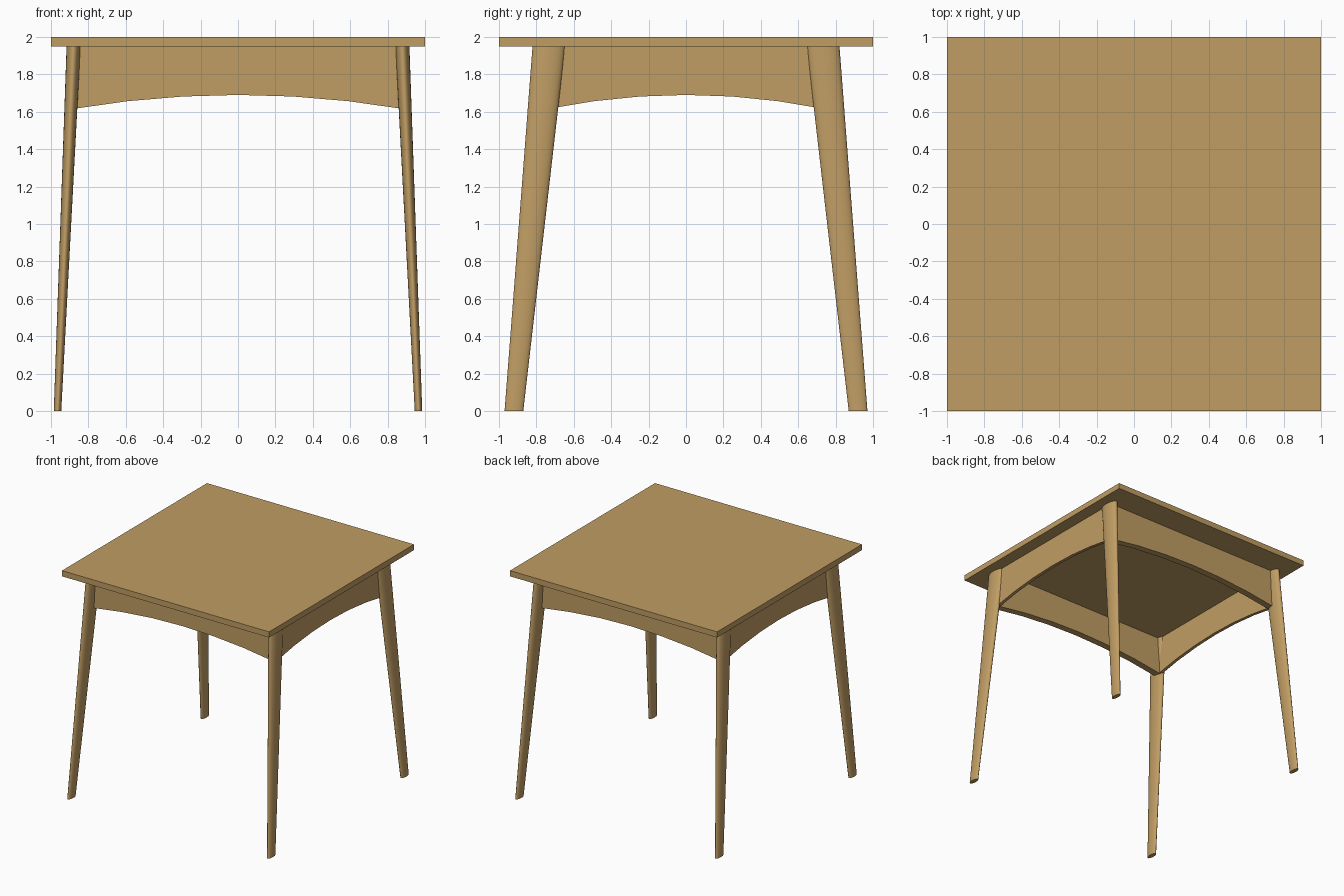
import bpy, bmesh, math

if "Cube" in bpy.data.objects:
    bpy.data.objects.remove(bpy.data.objects["Cube"])

wood = bpy.data.materials.new("light oak wood")
wood.diffuse_color = (0.527, 0.337, 0.127, 1)
wood.use_nodes = True
wood.node_tree.nodes["Principled BSDF"].inputs["Base Color"].default_value = wood.diffuse_color
UNDERSIDE = 1.95


def make_object(name, bm):
    bmesh.ops.recalc_face_normals(bm, faces=bm.faces)
    mesh = bpy.data.meshes.new(name)
    bm.to_mesh(mesh)
    bm.free()
    mesh.materials.append(wood)
    obj = bpy.data.objects.new(name, mesh)
    bpy.context.collection.objects.link(obj)
    return obj


# table top
bm = bmesh.new()
bmesh.ops.create_cube(bm, size=1)
for v in bm.verts:
    v.co = (v.co.x * 2, v.co.y * 2, UNDERSIDE + (v.co.z + 0.5) * 0.05)
make_object("table_top", bm)


# splayed, tapered oval legs
def leg(name, sx, sy, sides=32):
    bm = bmesh.new()
    rings = []
    for cx, cy, z, rx, ry in ((0.965, 0.92, 0, 0.02, 0.05),
                              (0.879, 0.733, UNDERSIDE, 0.0375, 0.0875)):
        angles = [2 * math.pi * i / sides for i in range(sides)]
        rings.append([bm.verts.new((sx * (cx + rx * math.cos(a)),
                                    sy * (cy + ry * math.sin(a)), z)) for a in angles])
    for i in range(sides):
        j = (i + 1) % sides
        f = bm.faces.new((rings[0][i], rings[0][j], rings[1][j], rings[1][i]))
        f.smooth = True
    bm.faces.new(rings[0])
    bm.faces.new(rings[1])
    obj = make_object(name, bm)
    bpy.ops.object.select_all(action='DESELECT')
    obj.select_set(True)
    bpy.context.view_layer.objects.active = obj
    bpy.ops.object.shade_smooth_by_angle(angle=math.radians(40))


for sy, end in ((-1, "front"), (1, "back")):
    for sx, side in ((-1, "left"), (1, "right")):
        leg(f"{end}_{side}_leg", sx, sy)


# aprons with an arched lower edge, ends housed inside the legs
def apron(name, half, near, far, place):
    arch = [(half * i / 3, 1.69 - 0.075 * (i / 3) ** 2) for i in range(-3, 4)]
    profile = arch + [(half, UNDERSIDE), (-half, UNDERSIDE)]
    bm = bmesh.new()
    face = bm.faces.new([bm.verts.new(place(u, near, z)) for u, z in profile])
    ext = bmesh.ops.extrude_face_region(bm, geom=[face])
    moved = [g for g in ext["geom"] if isinstance(g, bmesh.types.BMVert)]
    a, b = place(0, near, 0), place(0, far, 0)
    bmesh.ops.translate(bm, verts=moved, vec=[q - p for p, q in zip(a, b)])
    make_object(name, bm)


for s, name in ((-1, "front_apron"), (1, "back_apron")):
    apron(name, 0.885, s * 0.70, s * 0.76, lambda u, d, z: (u, d, z))
for s, name in ((-1, "left_apron"), (1, "right_apron")):
    apron(name, 0.74, s * 0.862, s * 0.89, lambda u, d, z: (d, u, z))
